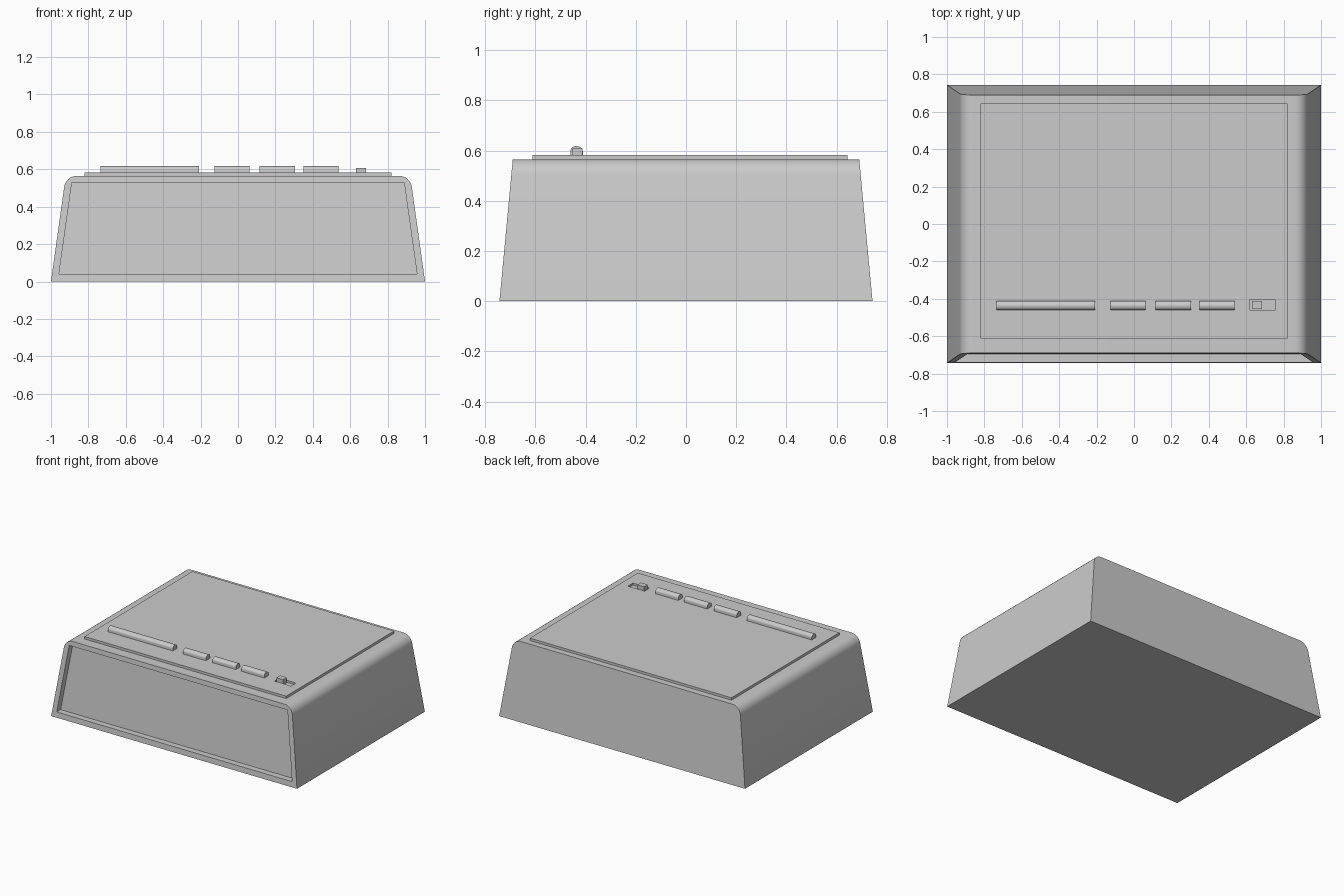
import bpy, bmesh, math

if "Cube" in bpy.data.objects:
    bpy.data.objects.remove(bpy.data.objects["Cube"])

H = 0.565            # top of the case
TOP = 0.583          # top of the raised panel


def new_object(name, bm, smooth=False):
    bmesh.ops.recalc_face_normals(bm, faces=bm.faces)
    mesh = bpy.data.meshes.new(name)
    bm.to_mesh(mesh)
    bm.free()
    ob = bpy.data.objects.new(name, mesh)
    bpy.context.collection.objects.link(ob)
    if smooth:
        bpy.ops.object.select_all(action='DESELECT')
        ob.select_set(True)
        bpy.context.view_layer.objects.active = ob
        bpy.ops.object.shade_smooth_by_angle(angle=math.radians(30))
    return ob


def loft(name, ring_a, ring_b, smooth=False):
    """Solid between two matching closed outlines."""
    bm = bmesh.new()
    a = [bm.verts.new(p) for p in ring_a]
    b = [bm.verts.new(p) for p in ring_b]
    bm.faces.new(a)
    bm.faces.new(b)
    n = len(a)
    for i in range(n):
        j = (i + 1) % n
        bm.faces.new((a[i], a[j], b[j], b[i]))
    return new_object(name, bm, smooth)


def box(name, x0, x1, y0, y1, z0, z1):
    ring = [(x0, y0), (x1, y0), (x1, y1), (x0, y1)]
    return loft(name, [(x, y, z0) for x, y in ring], [(x, y, z1) for x, y in ring])


def cut(target, cutter):
    mod = target.modifiers.new("cut", 'BOOLEAN')
    mod.operation = 'DIFFERENCE'
    mod.solver = 'EXACT'
    mod.object = cutter
    cutter.hide_render = True
    bpy.ops.object.select_all(action='DESELECT')
    target.select_set(True)
    bpy.context.view_layer.objects.active = target
    bpy.ops.object.modifier_apply(modifier=mod.name)
    bpy.data.objects.remove(cutter)


def depth_at(z):
    return 0.743 - 0.053 * z / H


# Case: tapered shell with rounded upper side edges
lean = math.radians(8)
r = 0.069
half = [(1.0, 0.0)]
for i in range(11):
    a = lean + (math.pi / 2 - lean) * i / 10
    half.append((0.861 + r * math.cos(a), H - r + r * math.sin(a)))
profile = half + [(-x, z) for x, z in reversed(half)]
case = loft("case",
            [(x, -depth_at(z), z) for x, z in profile],
            [(x, depth_at(z), z) for x, z in profile], smooth=True)

# Recessed front display window
window = [(-0.957, 0.04), (0.957, 0.04), (0.888, 0.53), (-0.888, 0.53)]
cut(case, loft("window_cutter",
               [(x, -depth_at(z) - 0.05, z) for x, z in window],
               [(x, -depth_at(z) + 0.045, z) for x, z in window]))

# Raised top panel with the switch slot
panel = box("top_panel", -0.82, 0.82, -0.612, 0.643, H - 0.001, TOP)
cut(panel, box("slot_cutter", 0.62, 0.755, -0.462, -0.404, TOP - 0.015, TOP + 0.05))

# Rounded bar buttons
yc, hw = -0.436, 0.025
section = [(yc - hw, TOP - 0.004)]
for i in range(13):
    a = math.pi - math.pi * i / 12
    section.append((yc + hw * math.cos(a), 0.597 + 0.021 * math.sin(a)))
section.append((yc + hw, TOP - 0.004))
buttons = {"snooze_button": (-0.735, -0.208), "button_left": (-0.125, 0.062),
           "button_middle": (0.115, 0.305), "button_right": (0.35, 0.537)}
for name, (x0, x1) in buttons.items():
    loft(name, [(x0, y, z) for y, z in section],
         [(x1, y, z) for y, z in section], smooth=True)

# Slide switch
box("slide_switch", 0.63, 0.685, -0.455, -0.412, TOP - 0.016, 0.608)
